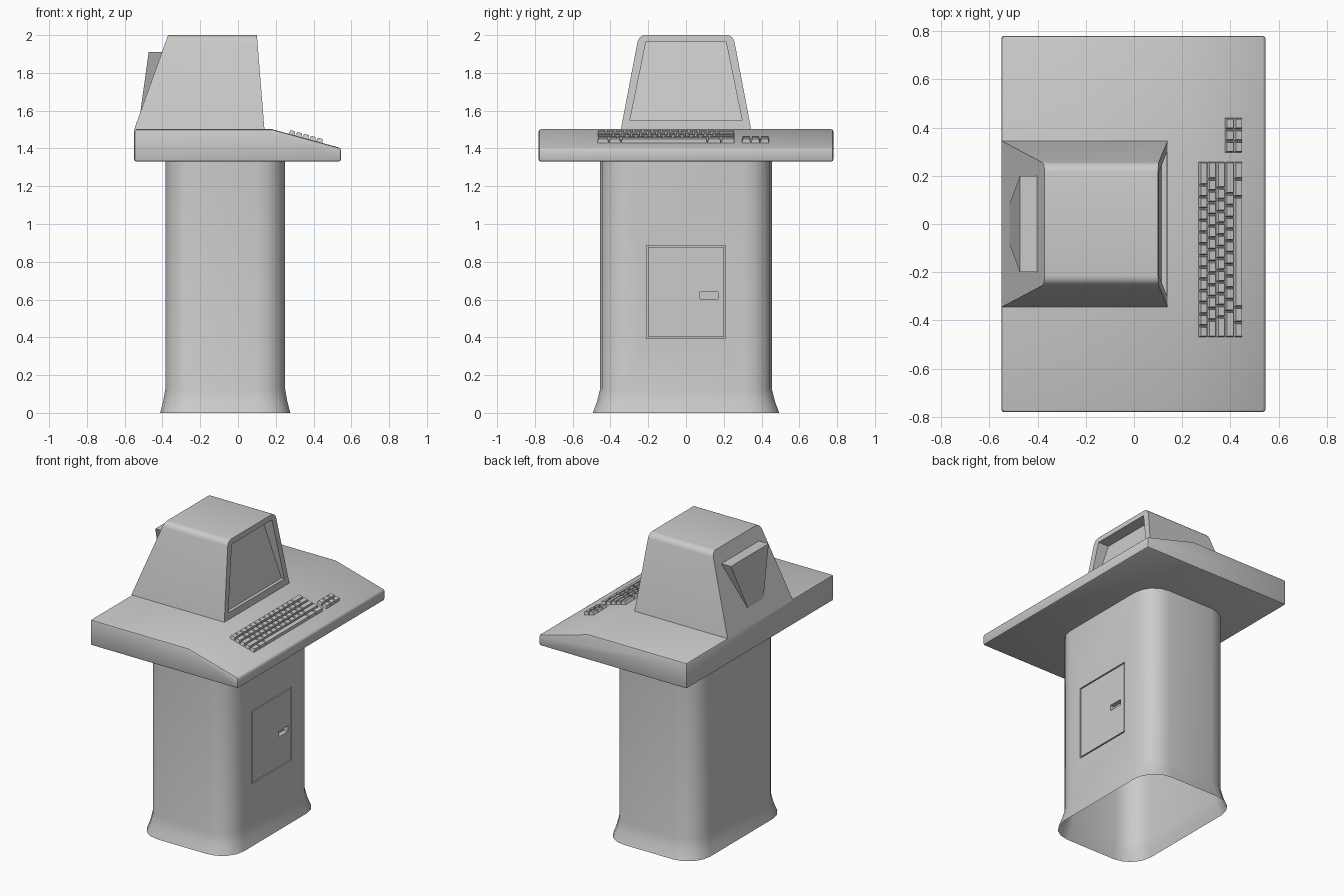
import bpy, bmesh
from math import cos, sin, pi, atan2, radians
from mathutils import Matrix

if "Cube" in bpy.data.objects:
    bpy.data.objects.remove(bpy.data.objects["Cube"])


def make(name, bm, smooth=None, bevel=0):
    bmesh.ops.recalc_face_normals(bm, faces=bm.faces)
    me = bpy.data.meshes.new(name)
    bm.to_mesh(me)
    bm.free()
    ob = bpy.data.objects.new(name, me)
    bpy.context.collection.objects.link(ob)
    activate(ob)
    if bevel:
        m = ob.modifiers.new("bevel", 'BEVEL')
        m.width, m.segments, m.angle_limit = bevel, 2, radians(40)
        bpy.ops.object.modifier_apply(modifier=m.name)
    if smooth:
        bpy.ops.object.shade_smooth_by_angle(angle=radians(smooth))
    return ob


def activate(ob):
    bpy.ops.object.select_all(action='DESELECT')
    ob.select_set(True)
    bpy.context.view_layer.objects.active = ob


def loft(bm, rings):
    """Skin a stack of equal-length rings and cap both ends."""
    vs = [[bm.verts.new(p) for p in r] for r in rings]
    n = len(vs[0])
    for a, b in zip(vs, vs[1:]):
        for i in range(n):
            j = (i + 1) % n
            bm.faces.new((a[i], a[j], b[j], b[i]))
    bm.faces.new(vs[0])
    bm.faces.new(vs[-1])
    return bm


def rect(x0, x1, y0, y1, z):
    return [(x0, y0, z), (x1, y0, z), (x1, y1, z), (x0, y1, z)]


def box(bm, x0, x1, y0, y1, z0, z1):
    return loft(bm, [rect(x0, x1, y0, y1, z0), rect(x0, x1, y0, y1, z1)])


def cut(ob, bm):
    cutter = make("cutter", bm)
    cutter.hide_render = True
    m = ob.modifiers.new("cut", 'BOOLEAN')
    m.operation, m.solver, m.object = 'DIFFERENCE', 'EXACT', cutter
    activate(ob)
    bpy.ops.object.modifier_apply(modifier=m.name)
    bpy.data.objects.remove(cutter)


# Pedestal: rounded column with flared foot
CX, HX, HY, R, SEG = -0.0675, 0.3175, 0.455, 0.15, 4


def column_ring(z, s):
    pts = []
    for k, (sx, sy) in enumerate([(1, 1), (-1, 1), (-1, -1), (1, -1)]):
        for i in range(SEG + 1):
            a = pi / 2 * (k + i / SEG)
            pts.append((CX + s * (sx * (HX - R) + R * cos(a)),
                        s * (sy * (HY - R) + R * sin(a)), z))
    return pts


pedestal = make("pedestal", loft(bmesh.new(), [
    column_ring(z, s) for z, s in [(0, 1.085), (0.06, 1.035), (0.125, 1), (1.335, 1)]]))

# Door groove and handle recess cut into the front of the pedestal
Y, Z0, Z1, G, FX = 0.21, 0.395, 0.885, 0.008, CX + HX
for b in [(-Y, -Y + G, Z0, Z1), (Y - G, Y, Z0, Z1),
          (-Y, Y, Z0, Z0 + G), (-Y, Y, Z1 - G, Z1)]:
    cut(pedestal, box(bmesh.new(), FX - 0.01, FX + 0.1, *b))
cut(pedestal, box(bmesh.new(), FX - 0.03, FX + 0.1, 0.075, 0.17, 0.603, 0.64))

# Open the pedestal at both ends
bm = bmesh.new()
bm.from_mesh(pedestal.data)
ends = [f for f in bm.faces if all(v.co.z < 0.001 for v in f.verts)
        or all(v.co.z > 1.33 for v in f.verts)]
bmesh.ops.delete(bm, geom=ends, context='FACES')
bm.to_mesh(pedestal.data)
bm.free()
activate(pedestal)
bpy.ops.object.shade_smooth_by_angle(angle=radians(40))

# Desk top with sloping front
prof = [(-0.55, 1.33), (0.545, 1.33), (0.545, 1.402), (0.18, 1.502), (-0.55, 1.502)]
make("desk_top", loft(bmesh.new(), [[(x, y, z) for x, z in prof] for y in (-0.78, 0.78)]),
     smooth=40, bevel=0.012)

# Monitor housing with rounded upper edges
bm = loft(bmesh.new(), [rect(-0.55, 0.14, -0.345, 0.345, 1.5),
                        rect(-0.37, 0.10, -0.25, 0.25, 2.0)])
top_edges = [e for e in bm.edges if all(v.co.z > 1.9 for v in e.verts)
             and abs(e.verts[0].co.y - e.verts[1].co.y) < 0.01]
bmesh.ops.bevel(bm, geom=top_edges, offset=0.035, segments=4, profile=0.5, affect='EDGES')
monitor = make("monitor", bm)

# Screen recess, deeper toward the top
cut(monitor, loft(bmesh.new(), [rect(0.115, 0.3, -0.297, 0.297, 1.547),
                                rect(0.025, 0.3, -0.212, 0.212, 1.965)]))
activate(monitor)
bpy.ops.object.shade_smooth_by_angle(angle=radians(30))

# Wedge-shaped housing on the back of the monitor
make("rear_housing", loft(bmesh.new(), [rect(-0.516, -0.49, -0.083, 0.083, 1.6),
                                        rect(-0.473, -0.38, -0.2, 0.2, 1.91)]))

# Keys: tapered caps laid on the sloping front of the desk
slope = atan2(0.1, 0.365)
place = Matrix.Translation((0.18, 0, 1.502)) @ Matrix.Rotation(slope, 4, 'Y')
U, PITCH, START = 0.73 / 15, 0.0378, 0.09


def key(bm, row, y0, units):
    x0 = START + row * PITCH
    x1, y1 = x0 + PITCH - 0.002, y0 + units * U - 0.002
    t = 0.005
    loft(bm, [rect(x0, x1, y0, y1, -0.004),
              rect(x0 + t, x1 - t, y0 + t, y1 - t, 0.021)])


rows = [[1] * 13 + [2],
        [1.5] + [1] * 12 + [1.5],
        [1.75] + [1] * 11 + [2.25],
        [2.25] + [1] * 10 + [2.75],
        [1.3, 1.3, 9.4, 1.5, 1.5]]
bm = bmesh.new()
for r, widths in enumerate(rows):
    y = -0.47
    for w in widths:
        key(bm, r, y, w)
        y += w * U
bm.transform(place)
make("keyboard", bm)

bm = bmesh.new()
for r in (3, 4):
    for c in range(3):
        key(bm, r, 0.296 + c * U, 1)
bm.transform(place)
make("side_keys", bm)
